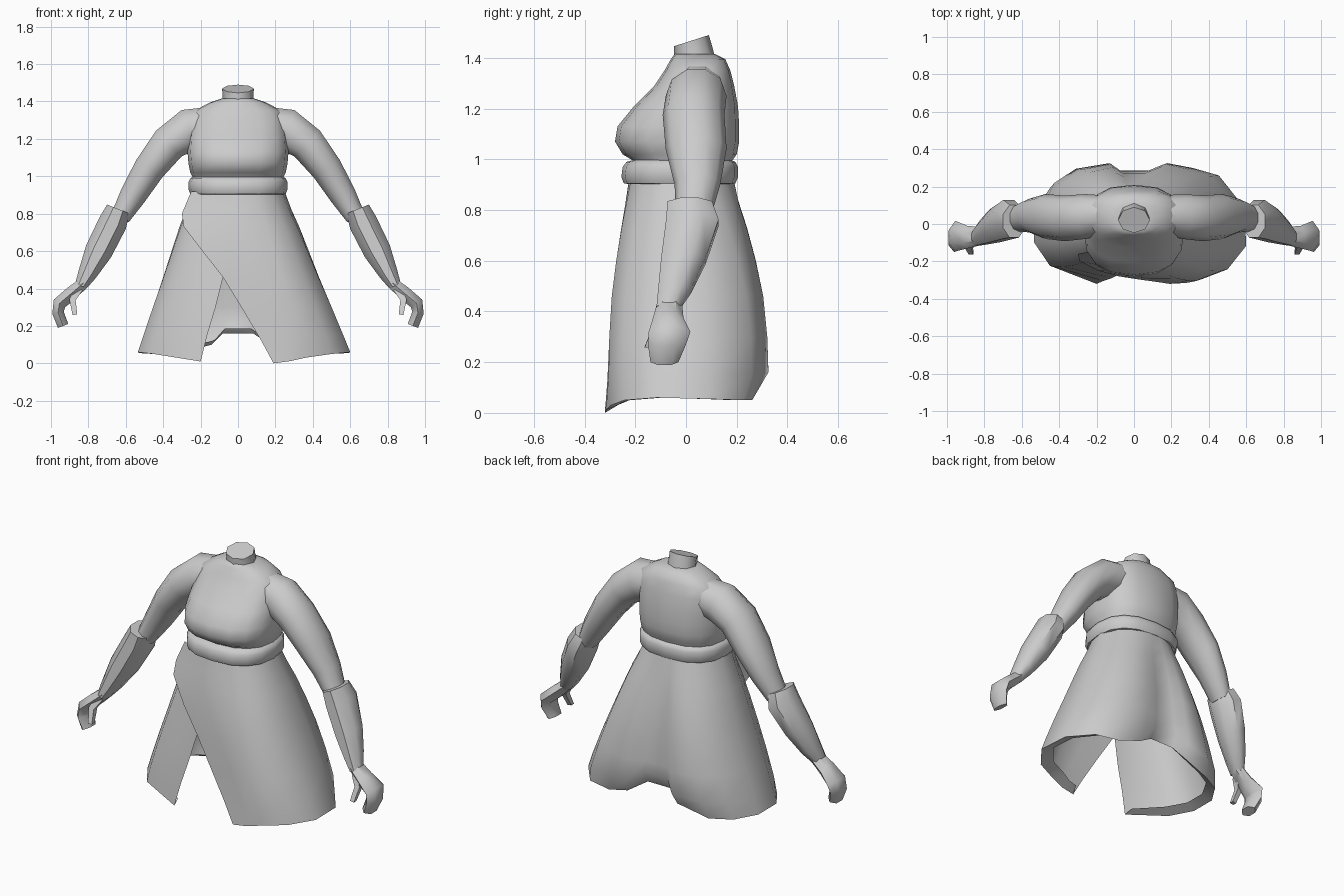
import bpy, bmesh, math
from mathutils import Vector

grey = bpy.data.materials.new("plain_grey")
grey.diffuse_color = (0.6, 0.6, 0.6, 1)


def build(name, rings, closed=True, caps=True, angle=50):
    """Skin a list of equal-length point rings into one smooth shaded object."""
    bm = bmesh.new()
    rows = [[bm.verts.new(p) for p in r] for r in rings]
    n = len(rows[0])
    for a, b in zip(rows, rows[1:]):
        for i in range(n if closed else n - 1):
            j = (i + 1) % n
            bm.faces.new((a[i], a[j], b[j], b[i]))
    if caps:
        bm.faces.new(rows[0][::-1])
        bm.faces.new(rows[-1])
    if closed:
        bmesh.ops.recalc_face_normals(bm, faces=bm.faces)
    me = bpy.data.meshes.new(name)
    bm.to_mesh(me)
    bm.free()
    ob = bpy.data.objects.new(name, me)
    me.materials.append(grey)
    bpy.context.collection.objects.link(ob)
    bpy.ops.object.select_all(action='DESELECT')
    ob.select_set(True)
    bpy.context.view_layer.objects.active = ob
    bpy.ops.object.shade_smooth_by_angle(angle=math.radians(angle))
    return ob


def oval(z, hx, y0, y1, tilt=0.0, power=2.5, n=16):
    """Level rounded ring spanning y0..y1, optionally tilted up to the back."""
    pts, cy, hy = [], (y0 + y1) / 2, (y1 - y0) / 2
    for i in range(n):
        t = 2 * math.pi * i / n
        c, s = math.cos(t), math.sin(t)
        x = math.copysign(abs(c) ** (2 / power), c) * hx
        y = math.copysign(abs(s) ** (2 / power), s) * hy
        pts.append((x, cy + y, z + tilt * y))
    return pts


def limb(name, stations, side, n):
    """Tube along (x, y, z, radius in the front plane, radius in y)."""
    rings = []
    for i, (x, y, z, rn, ry) in enumerate(stations):
        a, b = stations[max(i - 1, 0)], stations[min(i + 1, len(stations) - 1)]
        d = Vector((b[0] - a[0], 0, b[2] - a[2])).normalized()
        across = Vector((-d.z, 0, d.x))
        ring = []
        for k in range(n):
            t = 2 * math.pi * (k + 0.5) / n
            p = Vector((x, y, z)) + across * rn * math.cos(t)
            p.y += ry * math.sin(t)
            p.x *= side
            ring.append(p)
        rings.append(ring)
    build(name, rings)


# torso with bust, sloping shoulders
build("torso", [
    oval(0.93, 0.235, -0.19, 0.17),
    oval(0.99, 0.24, -0.20, 0.18),
    oval(1.02, 0.255, -0.25, 0.20),
    oval(1.07, 0.265, -0.28, 0.21),
    oval(1.13, 0.27, -0.27, 0.21),
    oval(1.21, 0.265, -0.205, 0.205),
    oval(1.29, 0.255, -0.125, 0.19),
    oval(1.35, 0.235, -0.085, 0.175),
    oval(1.395, 0.15, -0.06, 0.155),
    oval(1.415, 0.09, -0.045, 0.115)], angle=70)

# neck stump, cut at a slant
build("neck", [
    oval(1.38, 0.088, -0.045, 0.115, 0.2, 2, 8),
    oval(1.425, 0.082, -0.048, 0.105, 0.2, 2, 8),
    oval(1.468, 0.085, -0.048, 0.09, 0.32, 2, 8)])

# belt with bevelled edges
build("belt", [
    oval(0.90, 0.235, -0.20, 0.16),
    oval(0.905, 0.255, -0.245, 0.195),
    oval(0.93, 0.265, -0.255, 0.205),
    oval(0.97, 0.265, -0.25, 0.205),
    oval(0.99, 0.255, -0.235, 0.195),
    oval(1.0, 0.235, -0.20, 0.17)], caps=False)

# sleeves, cuffed forearms, hands
upper = [(0.12, 0.05, 1.275, 0.105, 0.10), (0.26, 0.04, 1.25, 0.118, 0.12),
         (0.37, 0.03, 1.175, 0.102, 0.122), (0.475, 0.04, 1.04, 0.088, 0.12),
         (0.56, 0.045, 0.90, 0.075, 0.09), (0.63, 0.03, 0.78, 0.055, 0.07)]
fore = [(0.64, 0.015, 0.825, 0.07, 0.095), (0.67, 0.025, 0.75, 0.083, 0.112),
        (0.745, -0.01, 0.60, 0.08, 0.095), (0.805, -0.045, 0.48, 0.055, 0.07),
        (0.84, -0.07, 0.415, 0.036, 0.05)]
hand = [(0.825, -0.065, 0.43, 0.035, 0.05), (0.89, -0.07, 0.375, 0.042, 0.06),
        (0.955, -0.065, 0.32, 0.042, 0.082), (0.962, -0.075, 0.27, 0.036, 0.075),
        (0.935, -0.085, 0.20, 0.034, 0.055)]
thumb = [(0.85, -0.085, 0.40, 0.03, 0.03), (0.885, -0.115, 0.34, 0.024, 0.025),
         (0.872, -0.15, 0.26, 0.018, 0.018)]
for side, tag in ((1, "left"), (-1, "right")):
    limb(tag + "_upper_arm", upper, side, 10)
    limb(tag + "_forearm", fore, side, 8)
    limb(tag + "_hand", hand, side, 6)
    limb(tag + "_thumb", thumb, side, 4)

# skirt: wrapped shell, open slit at the front, notch at the back
# hem point (x, y, z) and angle of the matching waist point
hem = [(0.36, -0.305, 0.03, -70), (0.50, -0.25, 0.05, -45), (0.60, -0.12, 0.06, -22),
       (0.59, 0.09, 0.055, 5), (0.48, 0.26, 0.05, 35), (0.33, 0.30, 0.05, 55),
       (0.19, 0.325, 0.09, 70), (0.08, 0.285, 0.16, 82), (-0.08, 0.285, 0.16, 98),
       (-0.14, 0.325, 0.10, 108), (-0.33, 0.295, 0.05, 125), (-0.45, 0.22, 0.05, 145),
       (-0.53, 0.07, 0.055, 172), (-0.535, -0.10, 0.06, 198), (-0.45, -0.23, 0.05, 225)]
steps = [(0.92, 0, 0), (0.82, 0.11, 0.22), (0.73, 0.23, 0.42), (0.60, 0.38, 0.66),
         (0.46, 0.54, 0.86), (0.30, 0.73, 0.97), (0.15, 0.90, 1.0)]
columns = []
for x, y, hz, deg in hem:
    t = math.radians(deg)
    wx, wy = 0.25 * math.cos(t), -0.02 + 0.21 * math.sin(t)
    col = []
    for z, fx, fy in steps:
        zz = max(z, hz + 0.07 * (z < 0.2))
        col.append((wx + (x - wx) * fx, wy + (y - wy) * fy, zz))
    k = 0.87 if y > 0.2 else 0.97
    col.append((x, y * k, hz))                            # hem turns under
    col.append((x * 0.88, y * 0.8, hz + 0.025))           # inner lip
    columns.append(col)
# free edges of the two overlapping front panels
outer_edge = [(-0.25, -0.15, 0.92), (-0.30, -0.16, 0.80), (-0.29, -0.20, 0.73),
              (-0.19, -0.25, 0.60), (-0.08, -0.28, 0.46), (0.03, -0.297, 0.28),
              (0.125, -0.31, 0.12), (0.19, -0.32, 0.0), (0.21, -0.27, 0.03)]
outer_mid = [(-0.06, -0.225, 0.92), (-0.08, -0.24, 0.82), (-0.06, -0.255, 0.73),
             (0.0, -0.275, 0.60), (0.08, -0.29, 0.46), (0.17, -0.30, 0.29),
             (0.245, -0.31, 0.13), (0.28, -0.315, 0.012), (0.27, -0.26, 0.035)]
inner_edge = [(-0.05, -0.20, 0.92), (-0.06, -0.215, 0.82), (-0.07, -0.23, 0.73),
              (-0.07, -0.25, 0.60), (-0.08, -0.27, 0.46), (-0.12, -0.29, 0.30),
              (-0.165, -0.305, 0.15), (-0.20, -0.32, 0.01), (-0.21, -0.27, 0.03)]
columns = [outer_edge, outer_mid] + columns + [inner_edge]
build("skirt", [list(r) for r in zip(*columns)][::-1], closed=False, caps=False, angle=60)
